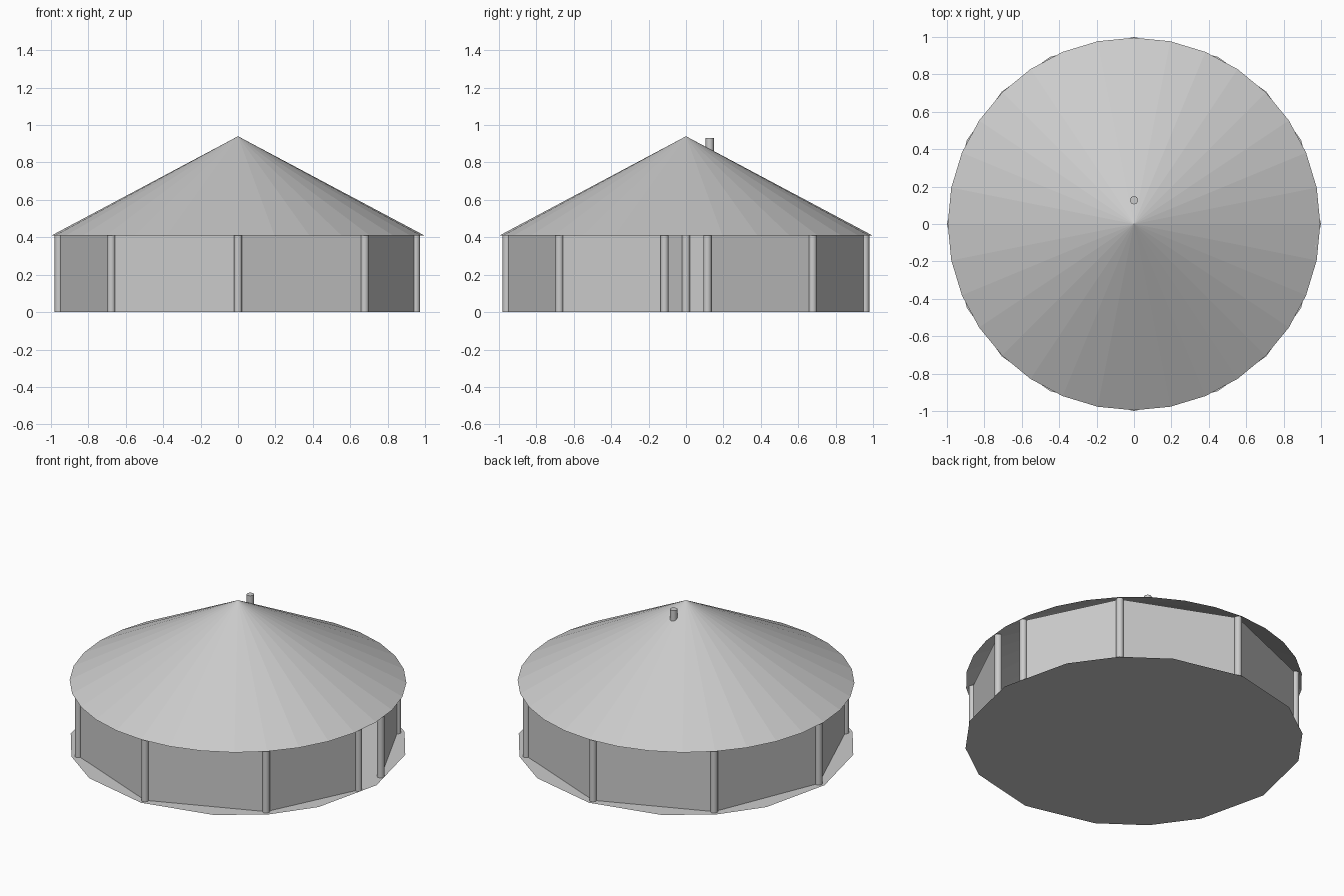
import bpy, bmesh, math

if "Cube" in bpy.data.objects:
    bpy.data.objects.remove(bpy.data.objects["Cube"])

grey = bpy.data.materials.new("plain grey")
grey.diffuse_color = (0.6, 0.6, 0.6, 1)
grey.use_nodes = True
grey.node_tree.nodes["Principled BSDF"].inputs["Base Color"].default_value = grey.diffuse_color

WALL_R, WALL_H, DOOR = 0.958, 0.417, math.radians(6.9)


def on_circle(a, r, z):
    return (r * math.cos(a), r * math.sin(a), z)


def finish(name, bm):
    mesh = bpy.data.meshes.new(name)
    bm.to_mesh(mesh)
    bm.free()
    mesh.materials.append(grey)
    ob = bpy.data.objects.new(name, mesh)
    bpy.context.collection.objects.link(ob)
    return ob


def cylinder(name, x, y, z0, z1, r=0.022, sides=16):
    bpy.ops.mesh.primitive_cylinder_add(vertices=sides, radius=r, depth=z1 - z0,
                                        location=(x, y, (z0 + z1) / 2))
    ob = bpy.context.object
    ob.name = name
    ob.data.materials.append(grey)
    bpy.ops.object.shade_smooth_by_angle(angle=math.radians(40))


# Open conical roof, 32 flat sides
bpy.ops.mesh.primitive_cone_add(vertices=32, radius1=0.996, radius2=0, depth=0.53,
                                end_fill_type='NOTHING', location=(0, 0, 0.41 + 0.265))
roof = bpy.context.object
roof.name = "roof"
roof.data.materials.append(grey)

# Thin floor: a square outline with quarter points pushed out to a circle
bm = bmesh.new()
step = math.atan(0.5)
angles = [q * math.pi / 2 + a for q in range(4)
          for a in (0, step, math.pi / 4, math.pi / 2 - step)]
bm.faces.new([bm.verts.new(on_circle(a, 1, 0)) for a in angles])
finish("floor", bm)

# Wall panels between the posts, with a doorway on the +x side
corners = [DOOR] + [i * math.pi / 4 for i in range(1, 8)] + [2 * math.pi - DOOR]
bm = bmesh.new()
low = [bm.verts.new(on_circle(a, WALL_R, 0)) for a in corners]
high = [bm.verts.new(on_circle(a, WALL_R, WALL_H)) for a in corners]
for i in range(len(corners) - 1):
    bm.faces.new((low[i], low[i + 1], high[i + 1], high[i]))
finish("wall_panels", bm)

# Posts at every corner and either side of the doorway
for i, a in enumerate(corners):
    x, y, _ = on_circle(a, WALL_R, 0)
    kind = "door_post" if i in (0, len(corners) - 1) else "wall_post"
    cylinder(f"{kind}_{i + 1}", x, y, 0, WALL_H)

# Stove pipe through the roof
cylinder("chimney", 0, 0.127, 0.80, 0.93)
